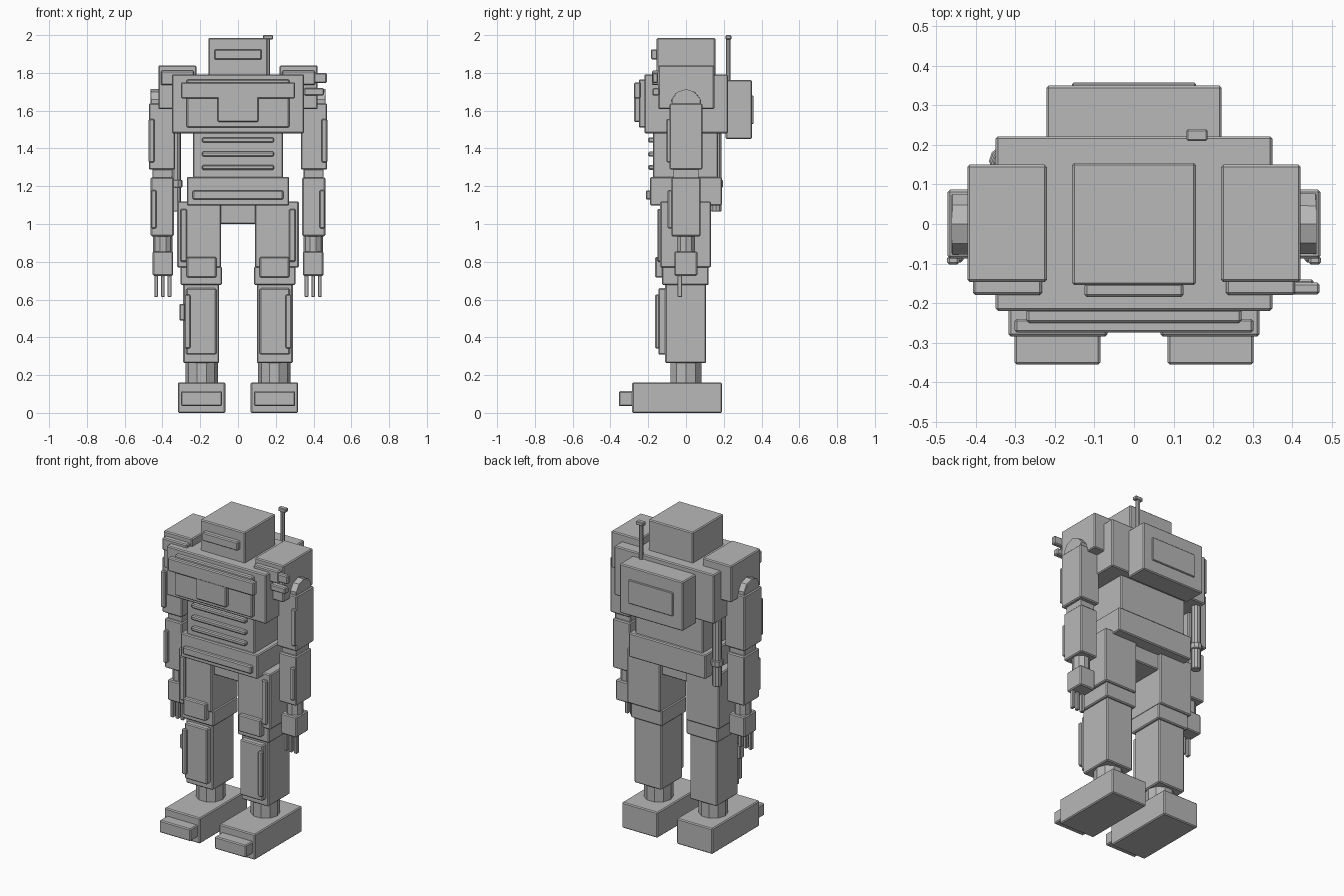
import bpy, bmesh, math
from mathutils import Matrix

if "Cube" in bpy.data.objects:
    bpy.data.objects.remove(bpy.data.objects["Cube"])

grey = bpy.data.materials.new("plain_grey")
grey.diffuse_color = (0.48, 0.48, 0.48, 1)
grey.use_nodes = True
grey.node_tree.nodes["Principled BSDF"].inputs["Base Color"].default_value = grey.diffuse_color


def finish(name, bm, bevel):
    if bevel:
        sharp = [e for e in bm.edges if e.calc_face_angle(0) > 1.0]
        bmesh.ops.bevel(bm, geom=sharp, offset=bevel, segments=1, affect='EDGES')
    bmesh.ops.recalc_face_normals(bm, faces=bm.faces[:])
    me = bpy.data.meshes.new(name)
    bm.to_mesh(me)
    bm.free()
    me.materials.append(grey)
    bpy.context.collection.objects.link(bpy.data.objects.new(name, me))


def box(name, x, y, z, bevel=0.006):
    """Bevelled block given by its (min, max) along each axis."""
    bm = bmesh.new()
    bmesh.ops.create_cube(bm, size=1)
    for v in bm.verts:
        for i, (a, b) in enumerate((x, y, z)):
            v.co[i] = (a + b) / 2 + v.co[i] * (b - a)
    finish(name, bm, bevel)


def rod(name, centre, r, length, axis='Z', sides=10):
    """Faceted cylinder with a flat facing up (X axis) or forward (Z axis)."""
    bm = bmesh.new()
    bmesh.ops.create_cone(bm, cap_ends=True, segments=sides, radius1=r,
                          radius2=r, depth=length)
    bm.transform(Matrix.Rotation(math.pi / sides, 4, 'Z'))
    if axis == 'X':
        bm.transform(Matrix.Rotation(math.pi / 2, 4, 'Y'))
    bm.transform(Matrix.Translation(centre))
    finish(name, bm, min(0.004, r * 0.15))


def pair(name, x, y, z, bevel=0.006):
    box("right_" + name, x, y, z, bevel)
    box("left_" + name, (-x[1], -x[0]), y, z, bevel)


def rod_pair(name, c, *args):
    rod("right_" + name, c, *args)
    rod("left_" + name, (-c[0], c[1], c[2]), *args)


# Head, visor and antenna
box("head", (-.157, .157), (-.155, .155), (1.785, 1.985))
box("visor", (-.125, .125), (-.185, -.15), (1.87, 1.925))
rod("antenna", (.158, .223, 1.87), .013, .22, 'Z', 8)
box("antenna_tip", (.133, .186), (.21, .24), (1.977, 2.0), .004)

# Chest with front plates
box("chest", (-.35, .35), (-.22, .222), (1.48, 1.792))
box("chest_plate", (-.272, .272), (-.25, -.215), (1.51, 1.765))
box("chest_bar", (-.302, .302), (-.275, -.24), (1.665, 1.75))
box("chest_drop", (-.108, .108), (-.274, -.24), (1.54, 1.675))

# Backpack
box("backpack", (-.222, .222), (.21, .35), (1.45, 1.762))
box("backpack_panel", (-.157, .157), (.345, .358), (1.53, 1.68), .004)

# Waist with ribs
box("abdomen", (-.238, .238), (-.175, .17), (1.23, 1.49))
for i, z in enumerate((1.30, 1.37, 1.445)):
    box(f"rib_{i + 1}", (-.19, .19), (-.2, -.17), (z - .013, z + .013))
box("pelvis", (-.27, .27), (-.19, .19), (1.097, 1.25))
box("belt_plate", (-.24, .24), (-.213, -.185), (1.13, 1.178))
box("crotch", (-.095, .095), (-.11, .11), (1.0, 1.11))

# Tube hanging at the back of one side
rod("hip_tube", (-.33, .16, 1.275), .029, .42)
rod("hip_tube_ring", (-.33, .16, 1.213), .037, .04)

# Shoulders
pair("shoulder", (.22, .422), (-.147, .15), (1.608, 1.84))
pair("shoulder_plate", (.233, .408), (-.18, -.14), (1.735, 1.812))
box("shoulder_lamp", (.402, .47), (-.178, -.148), (1.747, 1.80))
box("shoulder_bar", (.35, .455), (-.178, -.14), (1.68, 1.72))

# Arms
rod_pair("shoulder_joint", (.395, 0, 1.633), .081, .135, 'X')
pair("upper_arm", (.333, .472), (-.087, .087), (1.288, 1.638))
pair("upper_arm_pad", (.442, .473), (-.103, -.08), (1.325, 1.557))
rod_pair("elbow", (.4, 0, 1.267), .064, .105, 'X')
pair("forearm", (.34, .462), (-.077, .077), (.935, 1.247))
pair("forearm_pad", (.432, .46), (-.097, -.07), (.975, 1.18))
rod_pair("wrist", (.398, 0, .895), .051, .1)
pair("hand", (.343, .452), (-.062, .06), (.726, .855))
for i, x in enumerate((.363, .398, .433)):
    pair(f"finger_{i + 1}", (x - .01, x + .01), (-.045, -.02), (.614, .735), .003)

# Upper legs and knees
pair("thigh", (.09, .322), (-.137, .132), (.77, 1.12))
pair("thigh_pad", (.27, .305), (-.152, -.13), (.80, 1.08))
pair("knee_block", (.085, .305), (-.127, .12), (.677, .775))
pair("knee_plate", (.115, .272), (-.163, -.12), (.717, .825))

# Lower legs
pair("shin", (.10, .29), (-.11, .106), (.263, .69))
pair("shin_plate", (.115, .274), (-.146, -.105), (.308, .66))
pair("shin_strip", (.252, .283), (-.163, -.14), (.34, .627))
box("shin_pod", (-.31, -.28), (-.145, -.1), (.488, .577))
rod_pair("ankle", (.192, 0, .21), .085, .13)

# Feet
pair("foot", (.067, .318), (-.285, .19), (0, .162))
pair("toe", (.085, .303), (-.356, -.275), (.037, .115))
